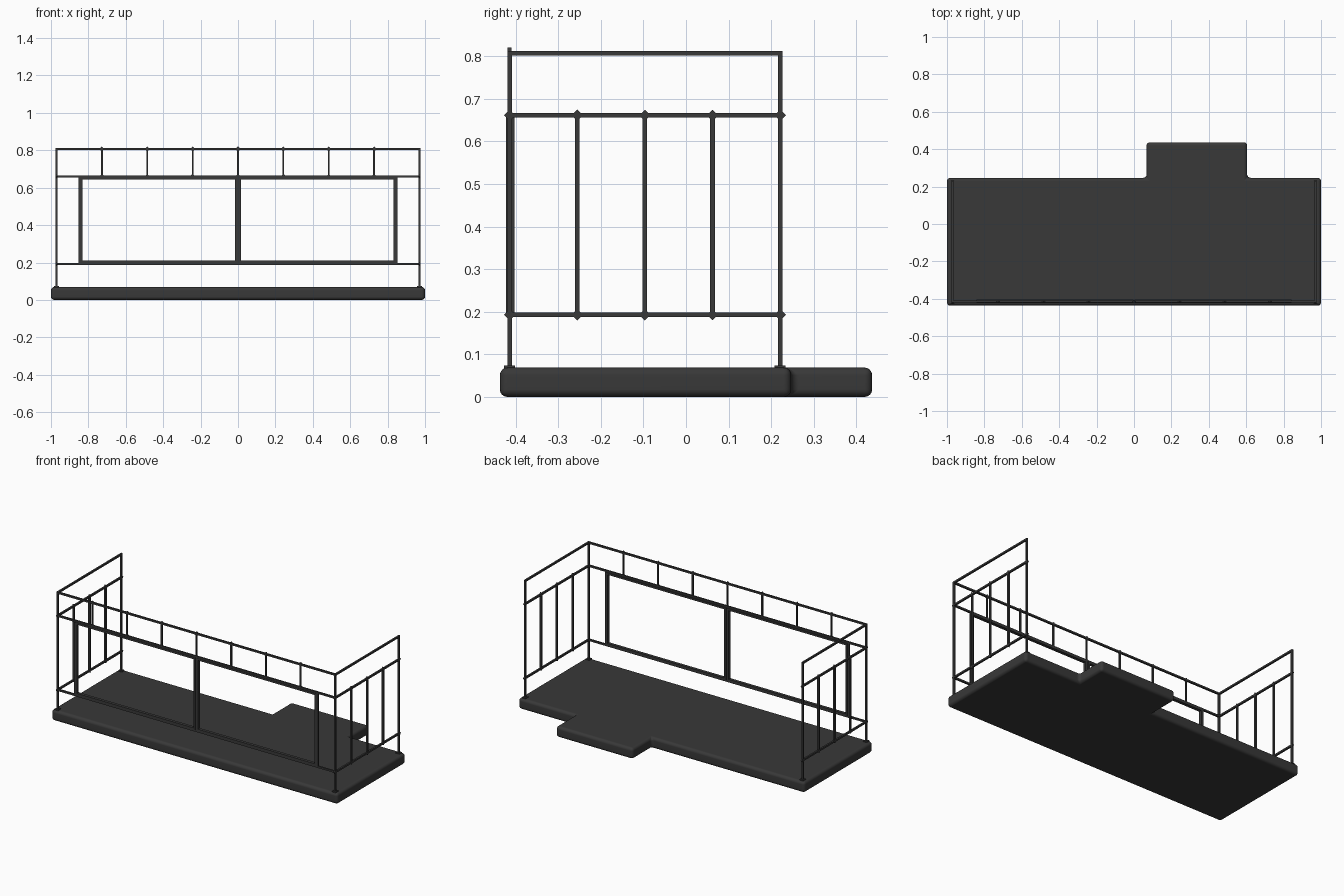
import bpy, bmesh, math
from mathutils import Matrix, Vector

if "Cube" in bpy.data.objects:
    bpy.data.objects.remove(bpy.data.objects["Cube"], do_unlink=True)

metal = bpy.data.materials.new("charcoal")
metal.use_nodes = True
colour = (0.04, 0.04, 0.04, 1)
metal.diffuse_color = colour
metal.node_tree.nodes["Principled BSDF"].inputs["Base Color"].default_value = colour

X, FRONT, BACK = 0.97, -0.414, 0.221      # railing lines
TOP, MID, LOW, FLOOR = 0.807, 0.661, 0.193, 0.069
W = 0.011                                 # bar width


def finish(bm, name):
    mesh = bpy.data.meshes.new(name)
    bmesh.ops.recalc_face_normals(bm, faces=bm.faces)
    bm.to_mesh(mesh)
    bm.free()
    mesh.materials.append(metal)
    ob = bpy.data.objects.new(name, mesh)
    bpy.context.collection.objects.link(ob)
    return ob


def add_box(bm, lo, hi):
    lo, hi = Vector(lo), Vector(hi)
    size = Matrix.Diagonal((hi - lo).to_4d())
    size[3][3] = 1
    bmesh.ops.create_cube(bm, size=1, matrix=Matrix.Translation((lo + hi) / 2) @ size)


def add_bar(bm, a, b, w=W):
    h = Vector((w, w, w)) / 2
    add_box(bm, Vector(a) - h, Vector(b) + h)


def add_weld(bm, at, axis):
    # small diamond that fills the corners of a joint
    turn = Matrix.Rotation(math.pi / 4, 4, axis)
    flat = Matrix.Diagonal((0.5, 1, 1, 1) if axis == 'X' else (1, 0.5, 1, 1))
    bmesh.ops.create_cube(bm, size=0.019, matrix=Matrix.Translation(at) @ turn @ flat)


# Floor slab with a step at the back
bm = bmesh.new()
outline = [(-1, -0.437), (1, -0.437), (1, 0.247), (0.605, 0.247),
           (0.605, 0.437), (0.067, 0.437), (0.067, 0.247), (-1, 0.247)]
face = bm.faces.new([bm.verts.new((x, y, 0)) for x, y in outline])
up = bmesh.ops.extrude_face_region(bm, geom=[face])["geom"]
bmesh.ops.translate(bm, vec=(0, 0, FLOOR),
                    verts=[v for v in up if isinstance(v, bmesh.types.BMVert)])
slab = finish(bm, "floor_slab")
bevel = slab.modifiers.new("rounded_edges", 'BEVEL')
bevel.width, bevel.segments = 0.018, 4
for p in slab.data.polygons:
    p.use_smooth = True
slab.modifiers.new("flat_faces", 'WEIGHTED_NORMAL').keep_sharp = True

# Corner posts on foot plates
for side, x in (("right", -X), ("left", X)):
    for end, y in (("front", FRONT), ("back", BACK)):
        bm = bmesh.new()
        add_bar(bm, (x, y, FLOOR), (x, y, TOP))
        add_box(bm, (x - 0.013, y - 0.013, FLOOR - 0.004), (x + 0.013, y + 0.013, FLOOR + 0.005))
        finish(bm, f"{side}_{end}_post")

    # Side rails and balusters
    bm = bmesh.new()
    for z in (LOW, MID, TOP):
        add_bar(bm, (x, FRONT, z), (x, BACK, z))
    for z in (LOW, MID):
        for y in (FRONT, BACK):
            add_weld(bm, (x, y, z), 'X')
    for i in (1, 2, 3):
        y = FRONT + (BACK - FRONT) * i / 4
        add_bar(bm, (x, y, LOW), (x, y, MID))
        for z in (LOW, MID):
            add_weld(bm, (x, y, z), 'X')
    finish(bm, f"{side}_railing")

# Front rails
bm = bmesh.new()
for z in (LOW, MID, TOP):
    add_bar(bm, (-X, FRONT, z), (X, FRONT, z))
finish(bm, "front_rails")

# Short uprights below the front top rail
bm = bmesh.new()
for i in range(1, 8):
    x = -X + 2 * X * i / 8
    add_bar(bm, (x, FRONT, MID), (x, FRONT, TOP), 0.009)
    for z in (MID, TOP):
        add_weld(bm, (x, FRONT, z), 'Y')
finish(bm, "front_top_uprights")

# Long uprights that carry the panel frames
bm = bmesh.new()
for x in (-0.847, 0, 0.847):
    add_bar(bm, (x, FRONT, LOW), (x, FRONT, MID))
finish(bm, "front_uprights")

# Two open panel frames
for side, s in (("right", -1), ("left", 1)):
    bm = bmesh.new()
    x0, x1 = sorted((s * 0.004, s * 0.843))
    y0, y1, z0, z1, t = -0.422, -0.403, LOW + 0.005, MID - 0.005, 0.012
    add_box(bm, (x0, y0, z0), (x0 + t, y1, z1))
    add_box(bm, (x1 - t, y0, z0), (x1, y1, z1))
    add_box(bm, (x0, y0, z0), (x1, y1, z0 + t))
    add_box(bm, (x0, y0, z1 - t), (x1, y1, z1))
    finish(bm, f"{side}_panel_frame")
